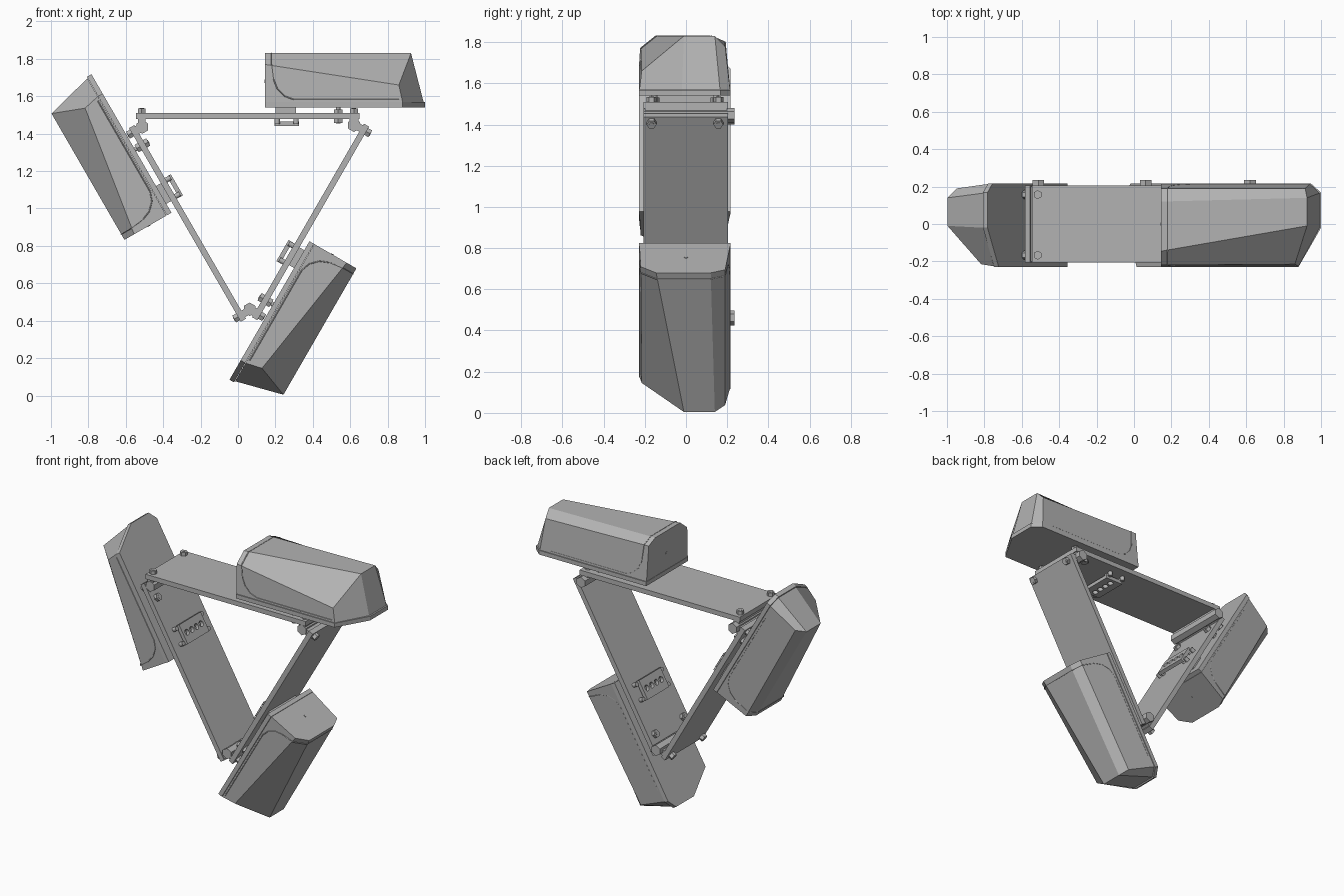
import bpy, bmesh, math
from mathutils import Matrix, Vector

if "Cube" in bpy.data.objects:
    bpy.data.objects.remove(bpy.data.objects["Cube"])

grey = bpy.data.materials.new("plain grey")
grey.diffuse_color = (0.45, 0.45, 0.45, 1)
grey.use_nodes = True
grey.node_tree.nodes["Principled BSDF"].inputs["Base Color"].default_value = grey.diffuse_color
parts = []


def finish(name, bm):
    bmesh.ops.recalc_face_normals(bm, faces=bm.faces)
    me = bpy.data.meshes.new(name)
    bm.to_mesh(me)
    bm.free()
    me.materials.append(grey)
    ob = bpy.data.objects.new(name, me)
    bpy.context.collection.objects.link(ob)
    parts.append(ob)
    return ob


def add_box(bm, x, y, z):
    c = [(a + b) / 2 for a, b in (x, y, z)]
    s = [b - a for a, b in (x, y, z)]
    bmesh.ops.create_cube(bm, size=1, matrix=Matrix.Translation(c) @ Matrix.Diagonal((*s, 1)))


def add_rod(bm, center, radius, length, axis='Z', sides=6):
    turn = {'Z': Matrix(), 'Y': Matrix.Rotation(math.pi / 2, 4, 'X'),
            'X': Matrix.Rotation(math.pi / 2, 4, 'Y')}[axis]
    bmesh.ops.create_cone(bm, cap_ends=True, segments=sides, radius1=radius, radius2=radius,
                          depth=length, matrix=Matrix.Translation(center) @ turn)


# Faceted housing: near section, tapered far section and slanted nose
near = [(-.226, 1.57), (-.22, 1.77), (-.145, 1.83), (.12, 1.83), (.19, 1.80), (.214, 1.57)]
far = [(.88, -.226, 1.57), (.86, -.215, 1.66), (.925, -.01, 1.83),
       (.925, .14, 1.83), (.915, .19, 1.78), (.94, .214, 1.57)]
bm = bmesh.new()
n = [bm.verts.new((.145, y, z)) for y, z in near]
f = [bm.verts.new(p) for p in far]
e = [bm.verts.new((.992, y, 1.57)) for y in (-.02, .165)]
for i in range(5):
    bm.faces.new((n[i], n[i + 1], f[i + 1], f[i]))
bm.faces.new(n)
bm.faces.new((f[0], f[1], f[2], e[0]))
bm.faces.new((e[0], f[2], f[3], e[1]))
bm.faces.new((e[1], f[3], f[4], f[5]))
bm.faces.new((n[0], f[0], e[0], e[1], f[5], n[5]))
finish("housing", bm)

# Base lid closing the housing
bm = bmesh.new()
outline = [(.145, -.229), (.88, -.229), (1.0, -.02), (1.0, .168), (.945, .217), (.145, .217)]
face = bm.faces.new([bm.verts.new((x, y, 1.54)) for x, y in outline])
up = bmesh.ops.extrude_face_region(bm, geom=[face])
bmesh.ops.translate(bm, vec=(0, 0, .028),
                    verts=[v for v in up["geom"] if isinstance(v, bmesh.types.BMVert)])
finish("housing_lid", bm)

# Fine seam running along one side, over the rear edge and back
side = [(.86, 1.582), (.30, 1.582), (.25, 1.60), (.21, 1.64), (.19, 1.69)]
path = [(x, -.225, z) for x, z in side]
path += [(.18, y, z) for y, z in near[1:5]]
path += [(x, .212 - (z - 1.57) * .1, z) for x, z in reversed(side)]
bm = bmesh.new()
for a, b in zip(path, path[1:]):
    a, b = Vector(a), Vector(b)
    d = b - a
    m = Matrix.Translation((a + b) / 2) @ d.to_track_quat('Z', 'Y').to_matrix().to_4x4()
    bmesh.ops.create_cone(bm, cap_ends=True, segments=6, radius1=.003, radius2=.003,
                          depth=d.length, matrix=m)
finish("housing_seam", bm)

# Small port on the rear face
bm = bmesh.new()
add_rod(bm, (.145, 0, 1.68), .009, .006, 'X', 12)
finish("rear_port", bm)

# Long frame plate
bm = bmesh.new()
add_box(bm, (-.545, .65), (-.207, .205), (1.478, 1.51))
finish("frame_plate", bm)

# Spacer between plate and lid
bm = bmesh.new()
add_box(bm, (.20, .31), (-.14, .14), (1.505, 1.545))
finish("spacer", bm)

# Socket block under the plate, with four through holes
bm = bmesh.new()
add_box(bm, (.195, .325), (-.115, .115), (1.44, 1.464))
block = finish("socket_block", bm)
bm = bmesh.new()
for i in range(4):
    add_rod(bm, (.26, -.075 + .05 * i, 1.45), .019, .1, 'Z', 16)
cutter = finish("socket_cutter", bm)
parts.remove(cutter)
cutter.hide_render = True
cutter.hide_viewport = True
mod = block.modifiers.new("holes", 'BOOLEAN')
mod.operation = 'DIFFERENCE'
mod.object = cutter
mod.solver = 'EXACT'
bpy.context.view_layer.update()
block_mesh = bpy.data.meshes.new_from_object(
    block.evaluated_get(bpy.context.evaluated_depsgraph_get()))
block.modifiers.clear()
block.data = block_mesh
bpy.data.objects.remove(cutter)

# Posts and screws holding the socket block
bm = bmesh.new()
for x in (.21, .31):
    for y in (-.135, .135):
        add_rod(bm, (x, y, 1.468), .014, .035, sides=12)
    for y in (-.1, .1):
        add_rod(bm, (x, y, 1.468), .011, .03, sides=12)
finish("socket_screws", bm)

# Standoff posts with nuts, and end bolts through the plate
bm = bmesh.new()
for y in (-.155, .145):
    add_rod(bm, (.535, y, 1.5), .012, .09, sides=12)
    for z in (1.468, 1.52):
        add_rod(bm, (.535, y, z), .026, .02)
finish("standoffs", bm)
bm = bmesh.new()
for x in (-.515, .62):
    for y in (-.167, .157):
        add_rod(bm, (x, y, 1.496), .012, .08, sides=12)
        add_rod(bm, (x, y, 1.522), .024, .024)
finish("end_bolts", bm)

# Corner hinge rod, with a saddle to each of the two plates it joins
bm = bmesh.new()
add_rod(bm, (.62, .003, 1.445), .036, .42, 'Y')
add_rod(bm, (.62, .216, 1.445), .036, .038, 'Y')
add_box(bm, (.597, .643), (-.2, .2), (1.445, 1.48))
add_box(bm, (.597, .643), (-.2, .2), (1.43, 1.45))
finish("corner_hinge", bm)
bm = bmesh.new()
add_box(bm, (-.535, -.495), (-.2, .2), (1.445, 1.48))
finish("hinge_saddle", bm)

# Repeat the whole module around the triangle centre
center = Matrix.Translation((.057, 0, 1.114))
for k, label in ((1, "lower"), (2, "left")):
    turn = center @ Matrix.Rotation(math.radians(120 * k), 4, 'Y') @ center.inverted()
    for ob in parts:
        copy = bpy.data.objects.new(label + "_" + ob.name, ob.data.copy())
        copy.data.transform(turn)
        bpy.context.collection.objects.link(copy)
for ob in parts:
    ob.name = "upper_" + ob.name
